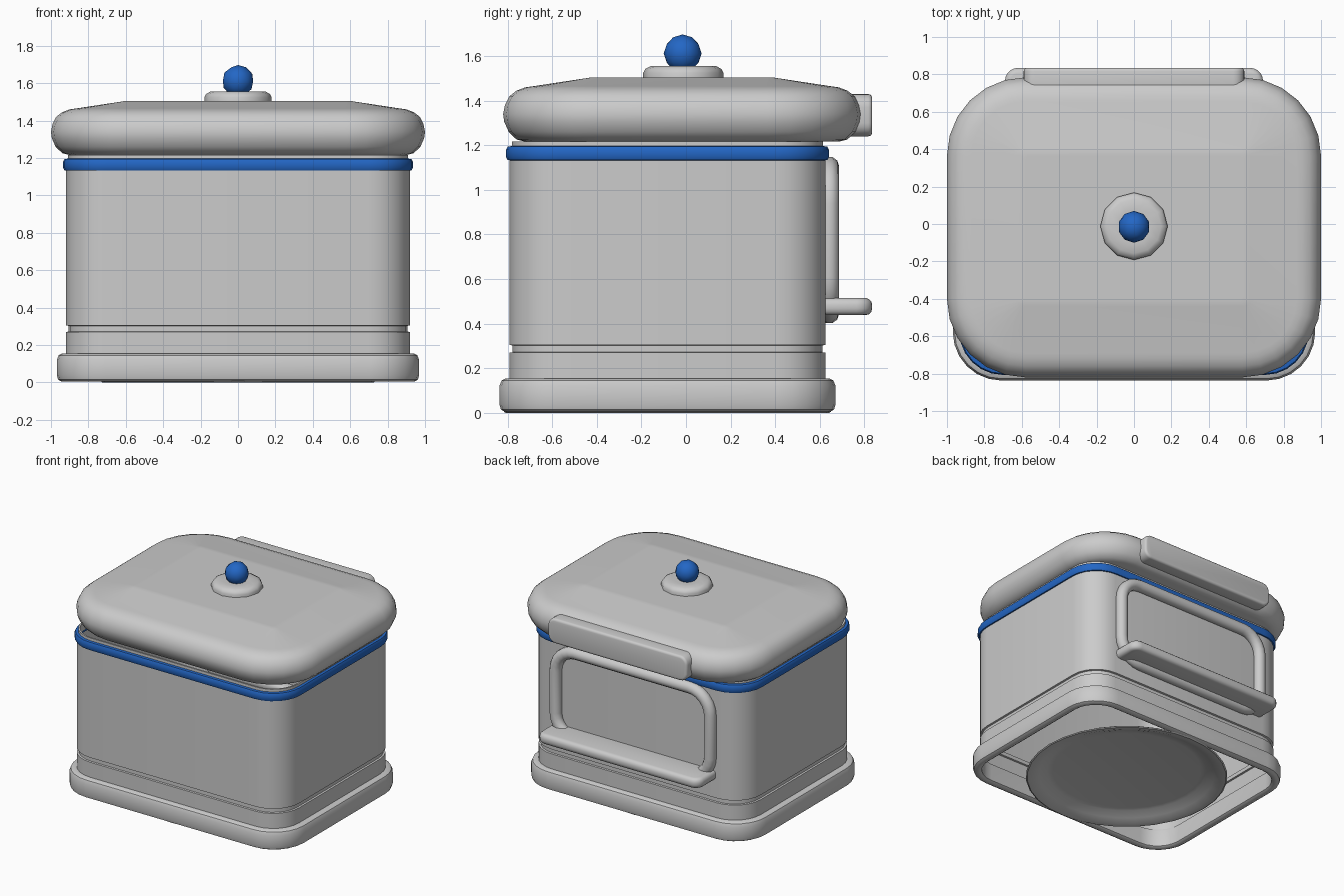
import bpy, bmesh, math
from mathutils import Vector

if "Cube" in bpy.data.objects:
    bpy.data.objects.remove(bpy.data.objects["Cube"], do_unlink=True)


def material(name, rgb):
    m = bpy.data.materials.new(name)
    m.use_nodes = True
    m.diffuse_color = (*rgb, 1)
    m.node_tree.nodes["Principled BSDF"].inputs["Base Color"].default_value = (*rgb, 1)
    return m


GREY = material("light grey", (0.6, 0.6, 0.6))
BLUE = material("blue", (0.017, 0.135, 0.56))


def finish(name, bm, mat, angle=35):
    bmesh.ops.recalc_face_normals(bm, faces=bm.faces)
    me = bpy.data.meshes.new(name)
    bm.to_mesh(me)
    bm.free()
    ob = bpy.data.objects.new(name, me)
    bpy.context.collection.objects.link(ob)
    me.materials.append(mat)
    bpy.ops.object.select_all(action="DESELECT")
    ob.select_set(True)
    bpy.context.view_layer.objects.active = ob
    bpy.ops.object.shade_smooth_by_angle(angle=math.radians(angle))


def rounded_rect(hx, hy, r, steps=6):
    """Outline points of a rounded rectangle, counter-clockwise."""
    pts = []
    for q, (sx, sy) in enumerate(((1, 1), (-1, 1), (-1, -1), (1, -1))):
        for i in range(steps + 1):
            a = math.pi / 2 * (q + i / steps)
            pts.append((sx * (hx - r) + r * math.cos(a), sy * (hy - r) + r * math.sin(a)))
    return pts


def bridge(bm, a, b):
    for i in range(len(a)):
        j = (i + 1) % len(a)
        bm.faces.new((a[i], a[j], b[j], b[i]))


def tray(name, size, cy, profile, mat, closed=False, caps=False):
    """Sweep an (inset, height) profile around a rounded rectangle."""
    hx, hy, r = size
    bm = bmesh.new()
    rings = [[bm.verts.new((x, y + cy, z))
              for x, y in rounded_rect(hx - d, hy - d, max(r - d, 0.02))]
             for d, z in profile]
    for a, b in zip(rings, rings[1:]):
        bridge(bm, a, b)
    if closed:
        bridge(bm, rings[-1], rings[0])
    if caps:
        bm.faces.new(rings[0])
        bm.faces.new(rings[-1])
    finish(name, bm, mat)


def lathe(name, profile, cy, segments, mat):
    """Turn a (radius, height) profile about the vertical axis, capped."""
    bm = bmesh.new()
    rings = [[bm.verts.new((r * math.cos(math.tau * i / segments),
                            cy + r * math.sin(math.tau * i / segments), z))
              for i in range(segments)] for r, z in profile]
    for a, b in zip(rings, rings[1:]):
        bridge(bm, a, b)
    bm.faces.new(rings[0])
    bm.faces.new(rings[-1])
    finish(name, bm, mat)


def soft_box(name, lo, hi, corner, soft, axis, mat):
    """Box with round corners along one axis and softened rims."""
    lo, hi = Vector(lo), Vector(hi)
    bm = bmesh.new()
    bmesh.ops.create_cube(bm, size=1)
    for v in bm.verts:
        v.co = Vector(c * s for c, s in zip(v.co, hi - lo)) + (lo + hi) / 2
    along = [e for e in bm.edges
             if abs((e.verts[0].co - e.verts[1].co).normalized()[axis]) > 0.9]
    bmesh.ops.bevel(bm, geom=along, offset=corner, segments=5, profile=0.5, affect="EDGES")
    rims = [e for e in bm.edges if abs(e.verts[0].co[axis] - e.verts[1].co[axis]) < 1e-4]
    bmesh.ops.bevel(bm, geom=rims, offset=soft, segments=3, profile=0.5, affect="EDGES")
    finish(name, bm, mat)


CY = -0.083  # centre of the container

# Foot: hollow rounded rim
tray("base_rim", (0.969, 0.754, 0.26), CY,
     [(0.025, 0.005), (0.007, 0.015), (0, 0.04), (0, 0.12), (0.01, 0.145), (0.03, 0.155),
      (0.06, 0.155), (0.065, 0.14), (0.065, 0.015), (0.05, 0.005)], GREY, closed=True)

# Open container wall with a groove near the foot and a neck at the top
tray("container", (0.919, 0.708, 0.22), CY,
     [(0, 0.13), (0, 0.27), (0.014, 0.272), (0.014, 0.302), (0, 0.305), (0, 1.15),
      (0.01, 1.16), (0.01, 1.217), (0.022, 1.217), (0.022, 1.15)], GREY)

# Seal band
tray("seal_band", (0.935, 0.724, 0.235), CY,
     [(0.03, 1.131), (0.007, 1.134), (0, 1.148), (0, 1.18), (0.007, 1.194), (0.03, 1.197)],
     BLUE, closed=True)

# Domed lid with a flat raised middle
tray("lid", (1.0, 0.802, 0.42), -0.018,
     [(0.1, 1.216), (0.06, 1.226), (0.025, 1.26), (0.005, 1.305), (0, 1.34), (0.008, 1.38),
      (0.028, 1.42), (0.06, 1.445), (0.1, 1.46), (0.13, 1.464), (0.38, 1.502),
      (0.4, 1.505), (0.42, 1.505)], GREY, caps=True)

# Knob on its collar
lathe("knob_collar", [(0.18, 1.49), (0.18, 1.525), (0.17, 1.543), (0.145, 1.556),
                      (0.09, 1.556)], -0.012, 12, GREY)
bm = bmesh.new()
bmesh.ops.create_icosphere(bm, subdivisions=2, radius=0.085)
bmesh.ops.translate(bm, verts=bm.verts, vec=(0, -0.015, 1.612))
finish("knob", bm, BLUE, 50)

# Shallow dished plate underneath
lathe("bottom_plate", [(0.54, 0.058), (0.58, 0.052), (0.64, 0.024), (0.69, 0.004),
                       (0.725, 0), (0.735, 0.006), (0.72, 0.016), (0.66, 0.045),
                       (0.6, 0.075), (0.54, 0.08)], CY, 32, GREY)

# Hinge block and shelf bar at the back
soft_box("hinge_block", (-0.59, 0.7, 1.24), (0.59, 0.835, 1.43), 0.06, 0.018, 1, GREY)
soft_box("back_shelf", (-0.69, 0.56, 0.438), (0.69, 0.835, 0.515), 0.07, 0.03, 2, GREY)

# Rounded loop frame on the back
curve = bpy.data.curves.new("back_frame", "CURVE")
curve.dimensions = "3D"
curve.bevel_depth = 0.045
curve.bevel_resolution = 3
path = rounded_rect(0.655, 0.33, 0.17)
spline = curve.splines.new("POLY")
spline.points.add(len(path) - 1)
for p, (x, z) in zip(spline.points, path):
    p.co = (x, 0.642, 0.775 + z, 1)
spline.use_cyclic_u = True
curve.materials.append(GREY)
frame = bpy.data.objects.new("back_frame", curve)
bpy.context.collection.objects.link(frame)
bpy.ops.object.select_all(action="DESELECT")
frame.select_set(True)
bpy.context.view_layer.objects.active = frame
bpy.ops.object.convert(target="MESH")
bpy.ops.object.shade_smooth_by_angle(angle=math.radians(40))
